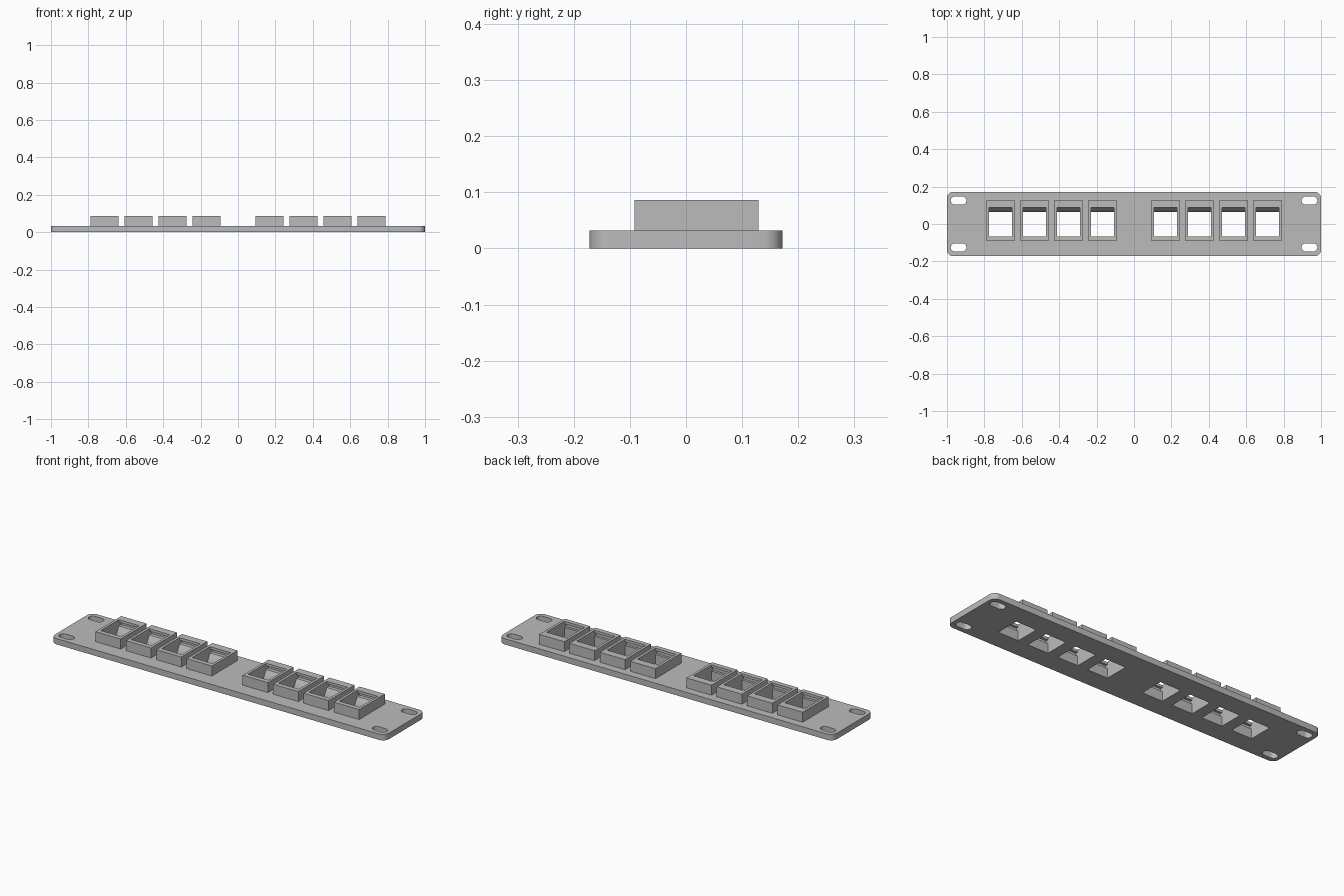
import bpy, bmesh, math
from mathutils import Vector

cube = bpy.data.objects.get("Cube")
if cube:
    bpy.data.objects.remove(cube, do_unlink=True)

PLATE_T, TOP = 0.032, 0.086

grey = bpy.data.materials.new("light_grey")
grey.use_nodes = True
colour = (0.5, 0.5, 0.5, 1)
grey.diffuse_color = colour
grey.node_tree.nodes["Principled BSDF"].inputs["Base Color"].default_value = colour


def rounded_rect(cx, cy, hx, hy, r, steps=8):
    """Outline of a rectangle with round corners, counter-clockwise."""
    pts = []
    for k, (sx, sy) in enumerate([(1, 1), (-1, 1), (-1, -1), (1, -1)]):
        for i in range(steps + 1):
            a = math.pi / 2 * (k + i / steps)
            pts.append((cx + sx * (hx - r) + r * math.cos(a),
                        cy + sy * (hy - r) + r * math.sin(a)))
    return pts


def prism(name, points, depth):
    """Closed solid swept from a planar outline of 3D points."""
    bm = bmesh.new()
    face = bm.faces.new([bm.verts.new(p) for p in points])
    ext = bmesh.ops.extrude_face_region(bm, geom=[face])
    bmesh.ops.translate(bm, vec=depth, verts=[
        v for v in ext["geom"] if isinstance(v, bmesh.types.BMVert)])
    bmesh.ops.remove_doubles(bm, verts=bm.verts, dist=1e-5)
    bmesh.ops.recalc_face_normals(bm, faces=bm.faces)
    mesh = bpy.data.meshes.new(name)
    bm.to_mesh(mesh)
    bm.free()
    mesh.materials.append(grey)
    obj = bpy.data.objects.new(name, mesh)
    bpy.context.scene.collection.objects.link(obj)
    return obj


def upright(name, outline, z0, z1):
    return prism(name, [(x, y, z0) for x, y in outline], Vector((0, 0, z1 - z0)))


def cut(obj, cutters):
    """Subtract the cutters and keep the plain result."""
    for c in cutters:
        mod = obj.modifiers.new("cut", 'BOOLEAN')
        mod.operation, mod.solver, mod.object = 'DIFFERENCE', 'EXACT', c
    deps = bpy.context.evaluated_depsgraph_get()
    mesh = bpy.data.meshes.new_from_object(obj.evaluated_get(deps))
    obj.modifiers.clear()
    obj.data = mesh


# Socket cavity side profile (y, z): sloped back wall, latch recesses under lips
cavity = [(-0.066, -0.02), (0.065, -0.02), (0.065, 0.012), (0.088, 0.052),
          (0.108, 0.052), (0.108, 0.072), (0.088, 0.072), (0.088, 0.1),
          (-0.066, 0.1), (-0.066, 0.072), (-0.079, 0.072), (-0.079, 0.052),
          (-0.066, 0.052)]
HALF_W = 0.061

# Mounting plate
plate = upright("mounting_plate", rounded_rect(0, 0, 1, 0.172, 0.034), 0, PLATE_T)
cutters = []

# Screw slots
for sx in (-1, 1):
    for sy in (-1, 1):
        cutters.append(upright("slot_cutter", rounded_rect(
            sx * 0.938, sy * 0.125, 0.042, 0.022, 0.0219), -0.02, 0.1))

# Two banks of four sockets
sockets = []
for side in (-1, 1):
    for i in range(4):
        x = side * (0.168 + 0.182 * i)
        frame = [(x - 0.0755, -0.0915), (x + 0.0755, -0.0915),
                 (x + 0.0755, 0.129), (x - 0.0755, 0.129)]
        socket = upright("socket_frame", frame, PLATE_T, TOP)
        cutter = prism("cavity_cutter", [(x - HALF_W, y, z) for y, z in cavity],
                       Vector((2 * HALF_W, 0, 0)))
        cut(socket, [cutter])
        sockets.append(socket)
        cutters.append(cutter)

cut(plate, cutters)
for c in cutters:
    bpy.data.objects.remove(c, do_unlink=True)

# Smooth the rounded corners, keep edges sharp
bpy.ops.object.select_all(action='DESELECT')
plate.select_set(True)
bpy.context.view_layer.objects.active = plate
bpy.ops.object.shade_smooth_by_angle(angle=math.radians(30))
